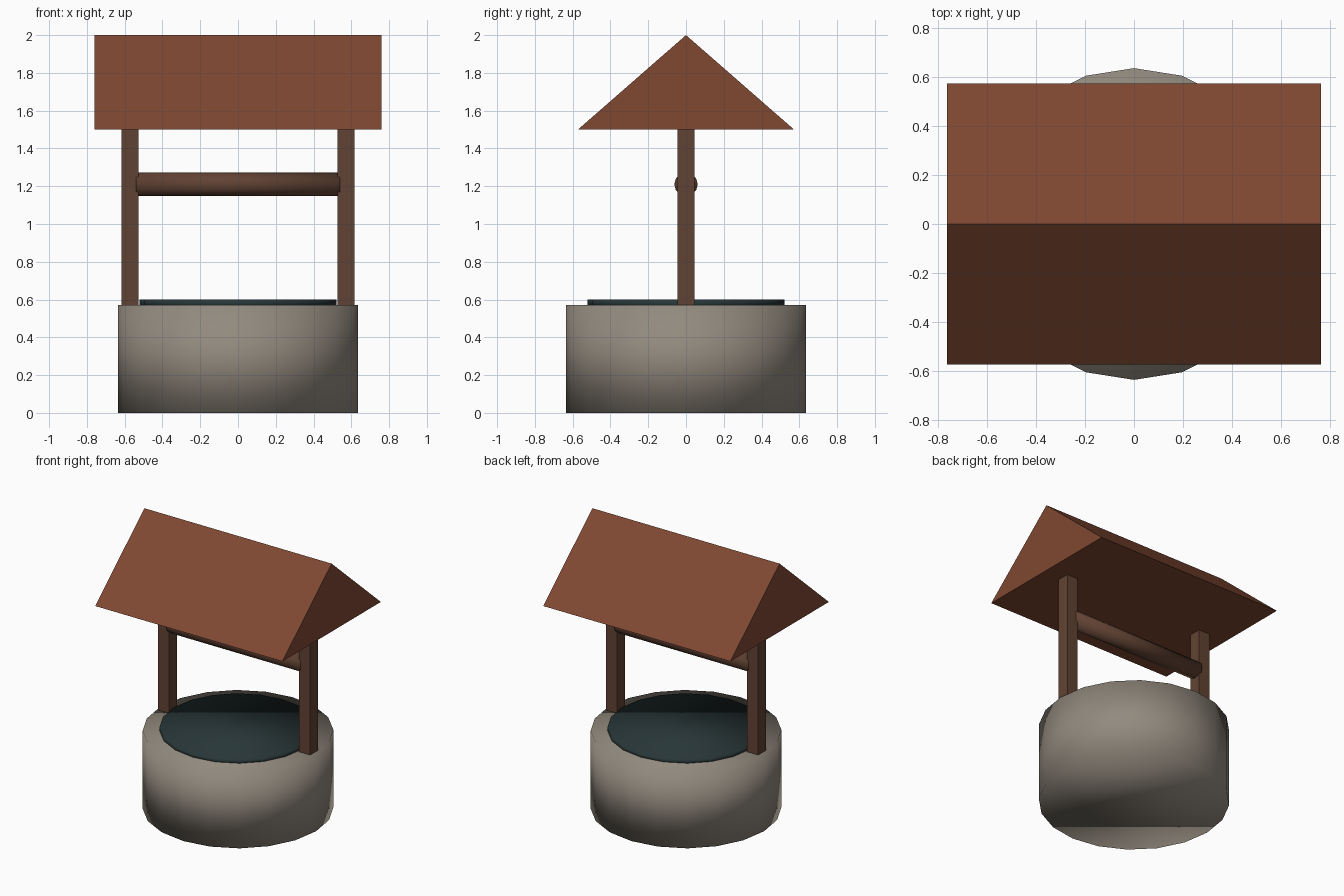
import bpy
import math

if "Cube" in bpy.data.objects:
    bpy.data.objects.remove(bpy.data.objects["Cube"])


def material(name, rgb):
    mat = bpy.data.materials.new(name)
    mat.diffuse_color = (*rgb, 1.0)
    mat.use_nodes = True
    mat.node_tree.nodes["Principled BSDF"].inputs["Base Color"].default_value = mat.diffuse_color
    return mat


STONE = material("grey_stone", (0.29, 0.255, 0.21))
WATER = material("dark_water", (0.021, 0.037, 0.039))
WOOD = material("dark_wood", (0.12, 0.055, 0.033))
TILE = material("red_brown_roof", (0.215, 0.065, 0.032))


def cylinder(name, radius, depth, centre, sides, mat, rotation=(0, 0, 0)):
    """Fully smooth-shaded closed cylinder."""
    bpy.ops.mesh.primitive_cylinder_add(vertices=sides, radius=radius, depth=depth,
                                        location=centre, rotation=rotation)
    obj = bpy.context.object
    obj.name = name
    obj.data.materials.append(mat)
    bpy.ops.object.shade_smooth()
    return obj


def box(name, size, centre, mat):
    bpy.ops.mesh.primitive_cube_add(size=1, location=centre)
    obj = bpy.context.object
    obj.name = name
    obj.scale = size
    obj.data.materials.append(mat)
    return obj


def prism(name, half_length, half_width, z_low, z_high, mat):
    """Gabled solid with its ridge along x."""
    profile = [(-half_width, z_low), (half_width, z_low), (0, z_high)]
    verts = [(x, y, z) for x in (-half_length, half_length) for y, z in profile]
    faces = [(0, 2, 1), (3, 4, 5)]
    faces += [(i, (i + 1) % 3, (i + 1) % 3 + 3, i + 3) for i in range(3)]
    mesh = bpy.data.meshes.new(name)
    mesh.from_pydata(verts, [], faces)
    mesh.materials.append(mat)
    obj = bpy.data.objects.new(name, mesh)
    bpy.context.collection.objects.link(obj)
    return obj


# Round stone wall and the water disc standing just proud of it
cylinder("stone_wall", 0.635, 0.572, (0, 0, 0.286), 20, STONE)
cylinder("water", 0.522, 0.04, (0, 0, 0.58), 20, WATER)

# Two square posts on the rim
for side, label in ((-1, "left"), (1, "right")):
    box(label + "_post", (0.09, 0.09, 0.93), (side * 0.573, 0, 1.036), WOOD)

# Rope roller between the posts
cylinder("roller", 0.062, 1.08, (0, 0, 1.21), 12, WOOD, (0, math.pi / 2, 0))

# Solid gabled roof
prism("roof", 0.761, 0.572, 1.5, 2.0, TILE)
